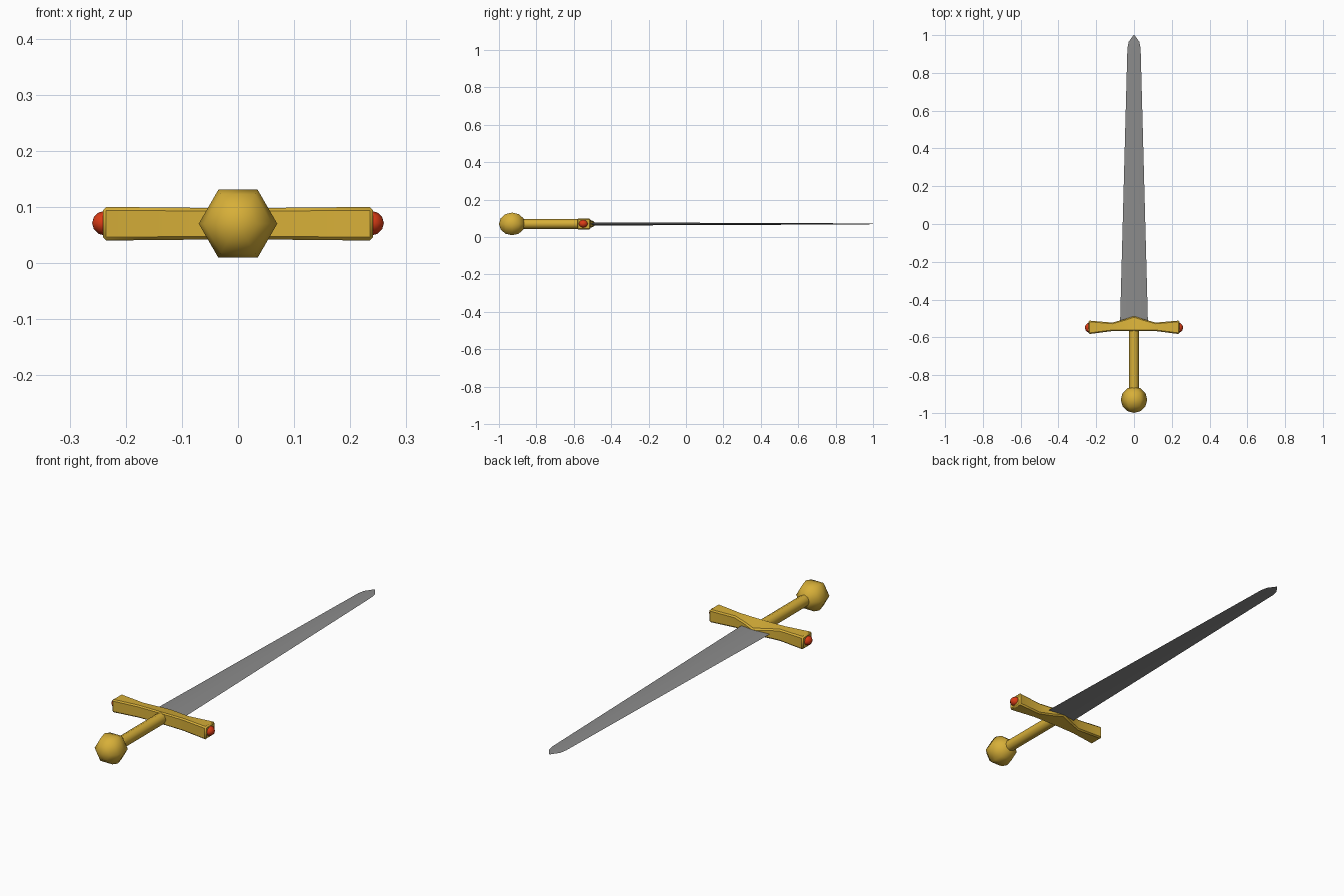
import bpy, bmesh, math
from mathutils import Matrix

if "Cube" in bpy.data.objects:
    bpy.data.objects.remove(bpy.data.objects["Cube"])

ZC = 0.07  # height of the sword's centre line


def material(name, color):
    m = bpy.data.materials.new(name)
    m.diffuse_color = color
    m.use_nodes = True
    m.node_tree.nodes["Principled BSDF"].inputs["Base Color"].default_value = m.diffuse_color
    return m


gold = material("gold", (0.68, 0.43, 0.04, 1))
red = material("red", (0.72, 0.045, 0.008, 1))
steel = material("steel", (0.26, 0.26, 0.26, 1))


def finish(name, bm, mat, angle):
    bmesh.ops.recalc_face_normals(bm, faces=bm.faces)
    me = bpy.data.meshes.new(name)
    bm.to_mesh(me)
    bm.free()
    ob = bpy.data.objects.new(name, me)
    bpy.context.collection.objects.link(ob)
    me.materials.append(mat)
    bpy.ops.object.select_all(action='DESELECT')
    bpy.context.view_layer.objects.active = ob
    ob.select_set(True)
    bpy.ops.object.shade_smooth_by_angle(angle=math.radians(angle))
    return ob


def loft(rings):
    """Skin a list of equally long closed rings and cap both ends."""
    bm = bmesh.new()
    rows = [[bm.verts.new(p) for p in ring] for ring in rings]
    for a, b in zip(rows, rows[1:]):
        n = len(a)
        for i in range(n):
            bm.faces.new((a[i], a[(i + 1) % n], b[(i + 1) % n], b[i]))
    bm.faces.new(rows[0])
    bm.faces.new(rows[-1])
    return bm


# blade: diamond section that narrows and thins to a rounded tip
blade = [(-0.54, 0.074, 0.009), (-0.38, 0.070, 0.008), (0.37, 0.050, 0.005),
         (0.93, 0.035, 0.003), (0.965, 0.028, 0.0025), (1.0, 0.003, 0.001)]
finish("blade", loft([[(-w, y, ZC), (0, y, ZC + t), (w, y, ZC), (0, y, ZC - t)]
                      for y, w, t in blade]), steel, 30)

# crossguard: half profile (x, rear y, front y, rear half height, front half height)
half = [(0, -0.566, -0.488, 0.029, 0.013), (0.05, -0.566, -0.504, 0.029, 0.020),
        (0.115, -0.567, -0.522, 0.029, 0.027), (0.241, -0.583, -0.511, 0.030, 0.030)]
sections = [(-x, *r) for x, *r in half[:0:-1]] + half
guard = finish("crossguard", loft([[(x, a, ZC - h), (x, b, ZC - k), (x, b, ZC + k), (x, a, ZC + h)]
                                   for x, a, b, h, k in sections]), gold, 30)
bev = guard.modifiers.new("bevel", 'BEVEL')
bev.width = 0.006
bev.segments = 1
bev.limit_method = 'ANGLE'
bev.angle_limit = math.radians(40)

# grip: eight-sided rod
ring = [(0.026 * math.sin(i * math.pi / 4), 0.026 * math.cos(i * math.pi / 4)) for i in range(8)]
finish("grip", loft([[(x, y, ZC + z) for x, z in ring] for y in (-0.90, -0.555)]), gold, 65)


def ball(name, loc, scale, segs, rings, rot, mat):
    bm = bmesh.new()
    bmesh.ops.create_uvsphere(bm, u_segments=segs, v_segments=rings, radius=1)
    bmesh.ops.transform(bm, verts=bm.verts,
                        matrix=Matrix.Translation(loc) @ Matrix.Diagonal((*scale, 1)) @ rot)
    finish(name, bm, mat, 65)


# pommel: six-sided ball along the grip axis, corner up
spin = Matrix.Rotation(math.pi / 2, 4, 'X') @ Matrix.Rotation(math.pi / 6, 4, 'Z')
ball("pommel", (0, -0.93, ZC), (0.07, 0.07, 0.07), 6, 6, spin, gold)

# gems set in the guard ends
for side, name in ((1, "right_gem"), (-1, "left_gem")):
    ball(name, (side * 0.237, -0.549, ZC + 0.001), (0.023, 0.026, 0.022), 8, 6,
         Matrix.Rotation(math.pi / 2, 4, 'Y'), red)
